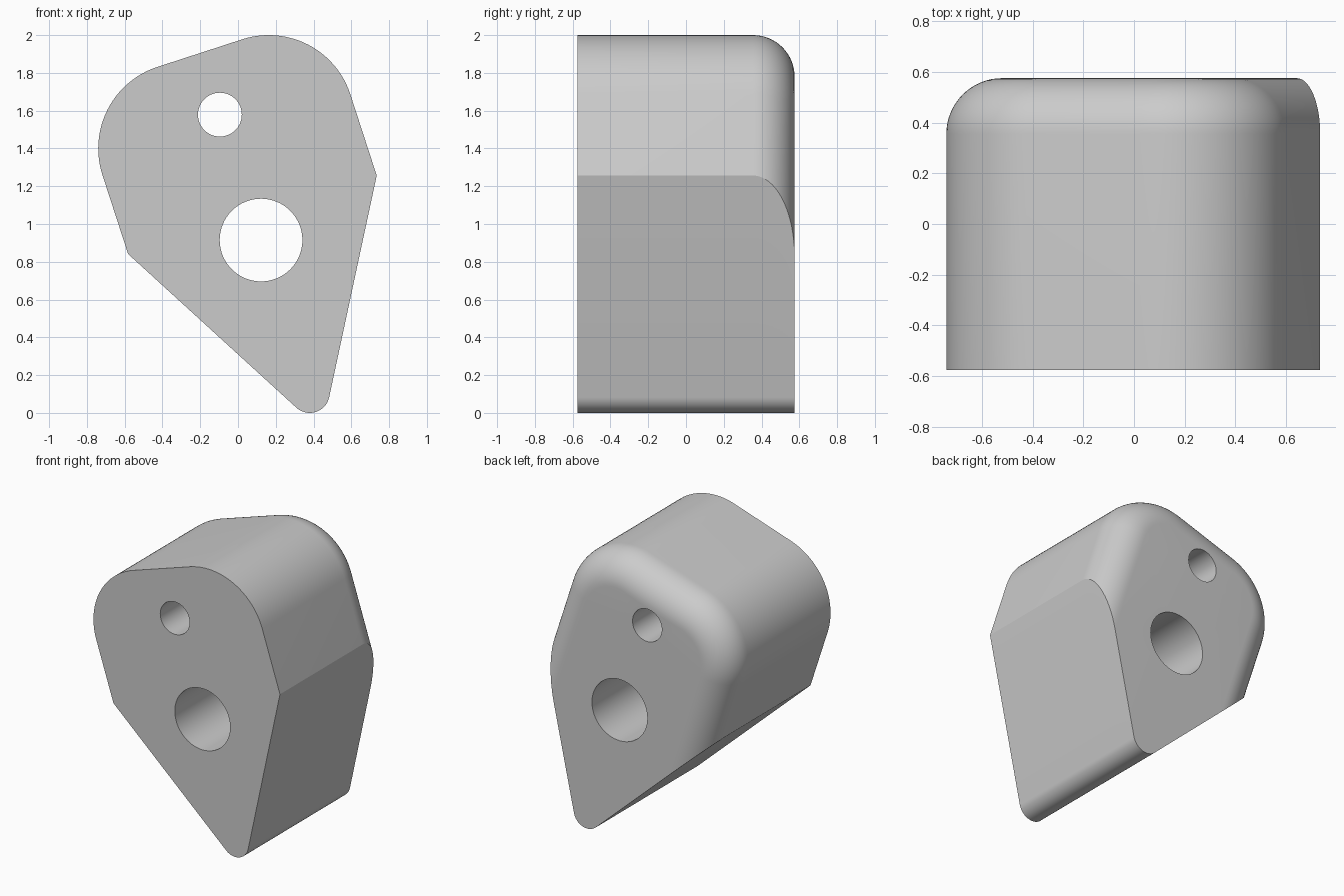
import bpy, bmesh
from math import radians, sin, cos, pi
from mathutils import Vector

cube = bpy.data.objects.get("Cube")
if cube:
    bpy.data.objects.remove(cube)

FRONT, BACK = -0.575, 0.575
FILLET = 0.22                      # rounding of the upper back edge
TILT = 18                          # lean of the rounded top
ROUND = 0.454                      # radius of the two top corners
RIGHT_C, LEFT_C = Vector((0.163, 1.546)), Vector((-0.286, 1.40))
TIP_C, TIP_R = Vector((0.38, 0.105)), 0.105
LOW_LEFT, LOW_RIGHT = 227.6, 347.9   # outward directions of the lower sides


def polar(angle):
    return Vector((cos(radians(angle)), sin(radians(angle))))


def arc(centre, radius, start, end, steps):
    return [centre + radius * polar(start + (end - start) * i / steps)
            for i in range(steps + 1)]


def run_to_side(point, direction, side):
    """Extend a straight flank until it meets a lower side."""
    n = polar(side)
    gap = n.dot(TIP_C) + TIP_R - n.dot(point)
    return point + direction * (gap / n.dot(direction))


def outline(inset):
    """Body profile with its upper edges moved inward by inset."""
    r = ROUND - inset
    top = arc(RIGHT_C, r, TILT, TILT + 90, 24) + arc(LEFT_C, r, TILT + 90, TILT + 180, 24)
    down = polar(TILT - 90)
    return (top + [run_to_side(top[-1], down, LOW_LEFT)]
            + arc(TIP_C, TIP_R, LOW_LEFT, LOW_RIGHT, 18)
            + [run_to_side(top[0], down, LOW_RIGHT)])


def loft(bm, layers):
    """Skin a stack of (y, profile) loops; return the first and last edge loops."""
    rings = [[bm.verts.new((p.x, y, p.y)) for p in prof] for y, prof in layers]
    n = len(rings[0])
    for a, b in zip(rings, rings[1:]):
        for i in range(n):
            j = (i + 1) % n
            bm.faces.new((a[i], a[j], b[j], b[i]))
    return [[bm.edges.get((ring[i], ring[(i + 1) % n])) for i in range(n)]
            for ring in (rings[0], rings[-1])]


bm = bmesh.new()

# Outer wall with the rounded back edge
layers = [(FRONT, outline(0))]
STEPS = 16
for i in range(STEPS + 1):
    t = pi / 2 * i / STEPS
    layers.append((BACK - FILLET + FILLET * sin(t), outline(FILLET * (1 - cos(t)))))
front_edges, back_edges = loft(bm, layers)

# Two through holes
for centre, radius in ((Vector((-0.096, 1.579)), 0.116), (Vector((0.122, 0.915)), 0.219)):
    ring = arc(centre, radius, 0, 360, 64)[:-1]
    f, b = loft(bm, [(FRONT, ring), (BACK, ring)])
    front_edges += f
    back_edges += b

# Flat front and back faces around the holes
for edges, normal in ((front_edges, (0, -1, 0)), (back_edges, (0, 1, 0))):
    bmesh.ops.triangle_fill(bm, edges=edges, normal=normal, use_beauty=True)
bmesh.ops.recalc_face_normals(bm, faces=bm.faces)

mesh = bpy.data.meshes.new("wedge_block")
bm.to_mesh(mesh)
bm.free()
block = bpy.data.objects.new("wedge_block", mesh)
bpy.context.collection.objects.link(block)

# Plain grey finish
grey = bpy.data.materials.new("plain_grey")
grey.use_nodes = True
colour = (0.6, 0.6, 0.6, 1)
grey.diffuse_color = colour
grey.node_tree.nodes["Principled BSDF"].inputs["Base Color"].default_value = colour
mesh.materials.append(grey)

# Smooth curves, crisp corners
bpy.ops.object.select_all(action='DESELECT')
block.select_set(True)
bpy.context.view_layer.objects.active = block
bpy.ops.object.shade_smooth_by_angle(angle=radians(20))
